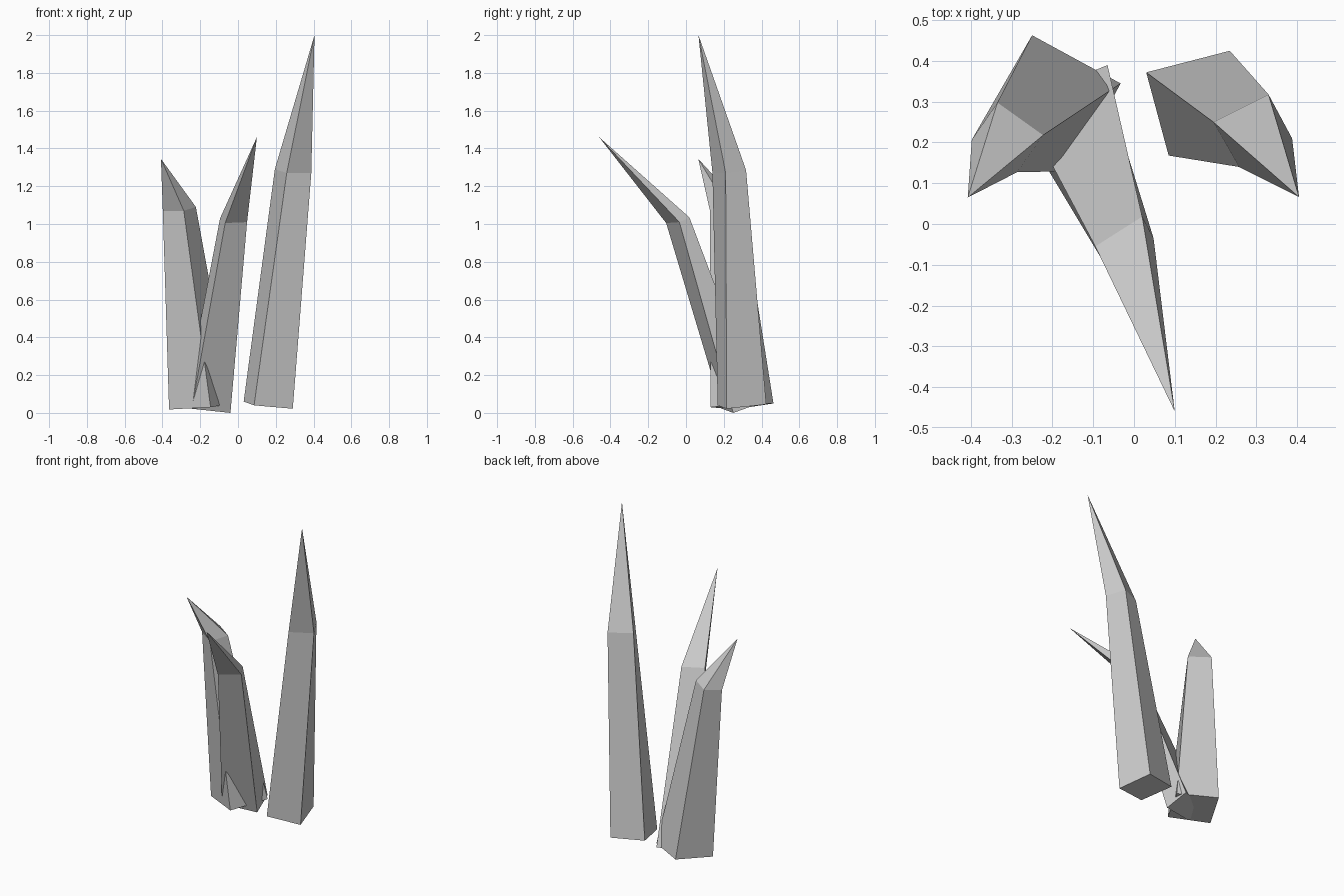
import bpy
import bmesh
from mathutils import Vector

cube = bpy.data.objects.get("Cube")
if cube:
    bpy.data.objects.remove(cube, do_unlink=True)

GREY = (0.6, 0.6, 0.6, 1.0)
stone = bpy.data.materials.new("stone grey")
stone.use_nodes = True
stone.diffuse_color = GREY
stone.node_tree.nodes["Principled BSDF"].inputs["Base Color"].default_value = GREY


def make_spike(name, base, shoulder, tip):
    """Closed four-sided spike: base ring, shoulder ring, pointed tip."""
    bm = bmesh.new()
    low = [bm.verts.new(Vector(p)) for p in base]
    high = [bm.verts.new(Vector(p)) for p in shoulder]
    top = bm.verts.new(Vector(tip))
    bm.faces.new(low[::-1])
    n = len(low)
    for i in range(n):
        j = (i + 1) % n
        bm.faces.new((low[i], low[j], high[j], high[i]))
        bm.faces.new((high[i], high[j], top))
    bmesh.ops.recalc_face_normals(bm, faces=bm.faces[:])
    mesh = bpy.data.meshes.new(name)
    bm.to_mesh(mesh)
    bm.free()
    mesh.materials.append(stone)
    obj = bpy.data.objects.new(name, mesh)
    bpy.context.scene.collection.objects.link(obj)
    return obj


# Tall spike on the left
make_spike(
    "tall_spike",
    [(0.03, 0.372, 0.06), (0.085, 0.168, 0.04), (0.29, 0.215, 0.022), (0.235, 0.425, 0.045)],
    [(0.195, 0.25, 1.29), (0.258, 0.14, 1.27), (0.388, 0.21, 1.27), (0.33, 0.318, 1.285)],
    (0.405, 0.066, 2.0))

# Short spike on the right
make_spike(
    "short_spike",
    [(-0.365, 0.25, 0.018), (-0.145, 0.13, 0.03), (-0.033, 0.345, 0.05), (-0.25, 0.463, 0.05)],
    [(-0.398, 0.207, 1.07), (-0.287, 0.127, 1.07), (-0.223, 0.218, 1.09), (-0.335, 0.298, 1.09)],
    (-0.408, 0.065, 1.345))

# Middle spike leaning forward
make_spike(
    "leaning_spike",
    [(-0.283, 0.3, 0.045), (-0.245, 0.19, 0.022), (-0.04, 0.25, 0.0), (-0.065, 0.39, 0.05)],
    [(-0.095, -0.055, 1.03), (-0.068, -0.105, 1.005), (0.048, -0.035, 1.01), (0.02, 0.018, 1.035)],
    (0.1, -0.46, 1.46))
